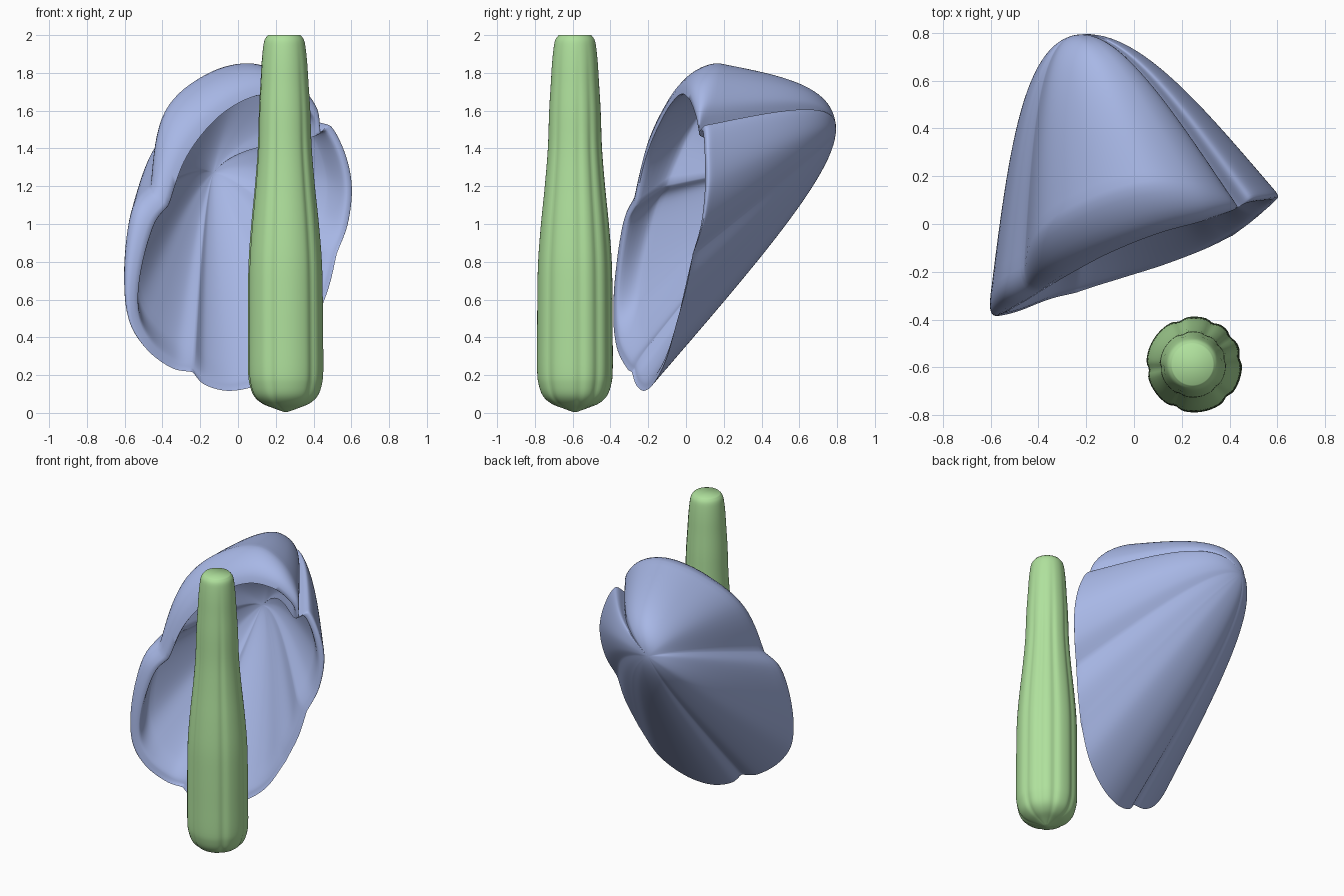
import bpy, bmesh, math
from mathutils import Vector

if "Cube" in bpy.data.objects:
    bpy.data.objects.remove(bpy.data.objects["Cube"])


def material(name, rgb):
    m = bpy.data.materials.new(name)
    m.diffuse_color = (*rgb, 1)
    m.use_nodes = True
    m.node_tree.nodes["Principled BSDF"].inputs["Base Color"].default_value = m.diffuse_color
    return m


BLUE = material("soft blue", (0.39, 0.475, 0.79))
GREEN = material("leaf green", (0.43, 0.75, 0.335))


def loft(name, rings, mat, closed_start=True, closed_end=True):
    """Skin a list of closed rings of points."""
    bm = bmesh.new()
    loops = [[bm.verts.new(p) for p in ring] for ring in rings]
    n = len(loops[0])
    for a, b in zip(loops, loops[1:]):
        for i in range(n):
            j = (i + 1) % n
            bm.faces.new((a[i], a[j], b[j], b[i]))
    if closed_start:
        bm.faces.new(loops[0][::-1])
    if closed_end:
        bm.faces.new(loops[-1])
    bmesh.ops.recalc_face_normals(bm, faces=bm.faces)
    me = bpy.data.meshes.new(name)
    bm.to_mesh(me)
    bm.free()
    ob = bpy.data.objects.new(name, me)
    bpy.context.collection.objects.link(ob)
    me.materials.append(mat)
    return ob


def shade(ob, degrees):
    bpy.ops.object.select_all(action='DESELECT')
    ob.select_set(True)
    bpy.context.view_layer.objects.active = ob
    bpy.ops.object.shade_smooth_by_angle(angle=math.radians(degrees))


def spline(pts, steps):
    """Catmull-Rom through pts, without the last point."""
    p = [Vector(q) for q in pts]
    p = [2 * p[0] - p[1]] + p + [2 * p[-1] - p[-2]]
    out = []
    for i in range(1, len(p) - 2):
        a, b, c, d = p[i - 1:i + 3]
        for k in range(steps):
            t = k / steps
            out.append(0.5 * (2 * b + (c - a) * t + (2 * a - 5 * b + 4 * c - d) * t * t
                              + (3 * b - a - 3 * c + d) * t ** 3))
    return out


def bezier(pts, t):
    """Point on a Bezier curve of any degree."""
    while len(pts) > 1:
        pts = [a.lerp(b, t) for a, b in zip(pts, pts[1:])]
    return pts[0]


# --- Bell: petals fan from a rounded nose to a scalloped, rolled rim ---
# Rim points of each petal: x, y, z, outward bulge; neighbours meet in a notch
N1 = (-0.37, -0.27, 1.10, 0.13)
N2 = (-0.24, -0.27, 0.24, 0.01)
N3 = (0.40, -0.04, 0.50, 0.01)
N4 = (0.51, 0.04, 0.85, 0.01)
N5 = (0.43, 0.07, 1.48, 0.01)
petals = [
    [N5, (0.40, 0.05, 1.58, 0.09), (0.28, 0.01, 1.67, 0.16), (0.10, -0.04, 1.68, 0.22),
     (-0.10, -0.12, 1.57, 0.245), (-0.27, -0.21, 1.36, 0.245), N1],
    [N1, (-0.45, -0.32, 0.99, 0.15), (-0.52, -0.36, 0.74, 0.12), (-0.53, -0.37, 0.52, 0.09),
     (-0.46, -0.35, 0.37, 0.06), (-0.34, -0.30, 0.27, 0.04), N2],
    [N2, (-0.17, -0.25, 0.18, 0.03), (-0.04, -0.21, 0.15, 0.03), (0.12, -0.16, 0.19, 0.03),
     (0.28, -0.10, 0.31, 0.03), N3],
    [N3, (0.46, 0.0, 0.68, 0.03), N4],
    [N4, (0.56, 0.08, 1.0, 0.04), (0.58, 0.10, 1.18, 0.055), (0.55, 0.10, 1.35, 0.055),
     (0.48, 0.09, 1.49, 0.055), N5],
]
NOSE, HOLLOW = Vector((-0.25, 0.79, 1.48)), Vector((-0.13, 0.46, 1.27))
CENTRE = Vector((0, -0.13, 0.88))
rim = [q for petal in petals for q in spline(petal, 8)]
STEPS, ROLL = 26, 8


def rib(q):
    """Section from the nose over the rolled rim into the hollow."""
    r, bulge = Vector(q[:3]), q[3]
    spread = r - CENTRE
    out, back = spread.normalized(), (NOSE - r).normalized()
    outer = r + bulge * out + (0.04 + 0.8 * bulge) * back
    inner = r + (bulge - 0.055) * out + (0.11 + 0.8 * bulge) * back
    tip = NOSE + Vector((0.42 * spread.x, 0.2 * spread.y, 0.31 * spread.z))
    pit = HOLLOW + 0.2 * spread
    body = [NOSE, tip, outer.lerp(tip, 0.55), outer]
    lip = [outer, outer.lerp(tip, -0.08), r + (0.5 * bulge + 0.015) * out, r]
    curl = [r, r - 0.025 * out, inner.lerp(pit, -0.06), inner]
    hollow = [inner, inner.lerp(pit, 0.45), pit, HOLLOW]
    pts = [bezier(body, 0.02 + 0.98 * i / STEPS) for i in range(STEPS)]
    pts += [bezier(lip, i / ROLL) for i in range(ROLL)]
    pts += [bezier(curl, i / ROLL) for i in range(ROLL)]
    pts += [bezier(hollow, 0.98 * i / STEPS) for i in range(STEPS + 1)]
    return pts


bell = loft("bell_petals", list(zip(*[rib(q) for q in rim])), BLUE)
shade(bell, 70)

# --- Stalk: a tapering, softly lobed club ---
profile = [(0.005, 0.01), (0.025, 0.065), (0.05, 0.125), (0.09, 0.168), (0.15, 0.19),
           (0.22, 0.198), (0.40, 0.198), (0.60, 0.197), (0.80, 0.193), (1.0, 0.178),
           (1.2, 0.158), (1.4, 0.142), (1.6, 0.135), (1.75, 0.126), (1.85, 0.12),
           (1.93, 0.112), (1.975, 0.103), (2.0, 0.085)]
grooves = [0.15, 0.65, 1.15, 1.9, 3.25, 4.3, 5.5]


def stalk_ring(z, r):
    ring = []
    cx, cy = 0.253 - 0.008 * z / 2, -0.588
    for i in range(96):
        a = math.tau * i / 96
        dip = 0
        for g in grooves:
            d = (a - g + math.pi) % math.tau - math.pi
            dip += 0.05 * math.exp(-(d / 0.11) ** 2)
        fade = max(0, min(1, (2.0 - z) / 0.6))
        k = r * (1.01 - dip * fade)
        ring.append((cx + k * math.cos(a), cy + k * math.sin(a), z))
    return ring


stalk = loft("stalk", [stalk_ring(max(0, z), max(0.005, r))
                       for z, r in spline(profile, 4)] + [stalk_ring(*profile[-1])], GREEN)
shade(stalk, 60)
